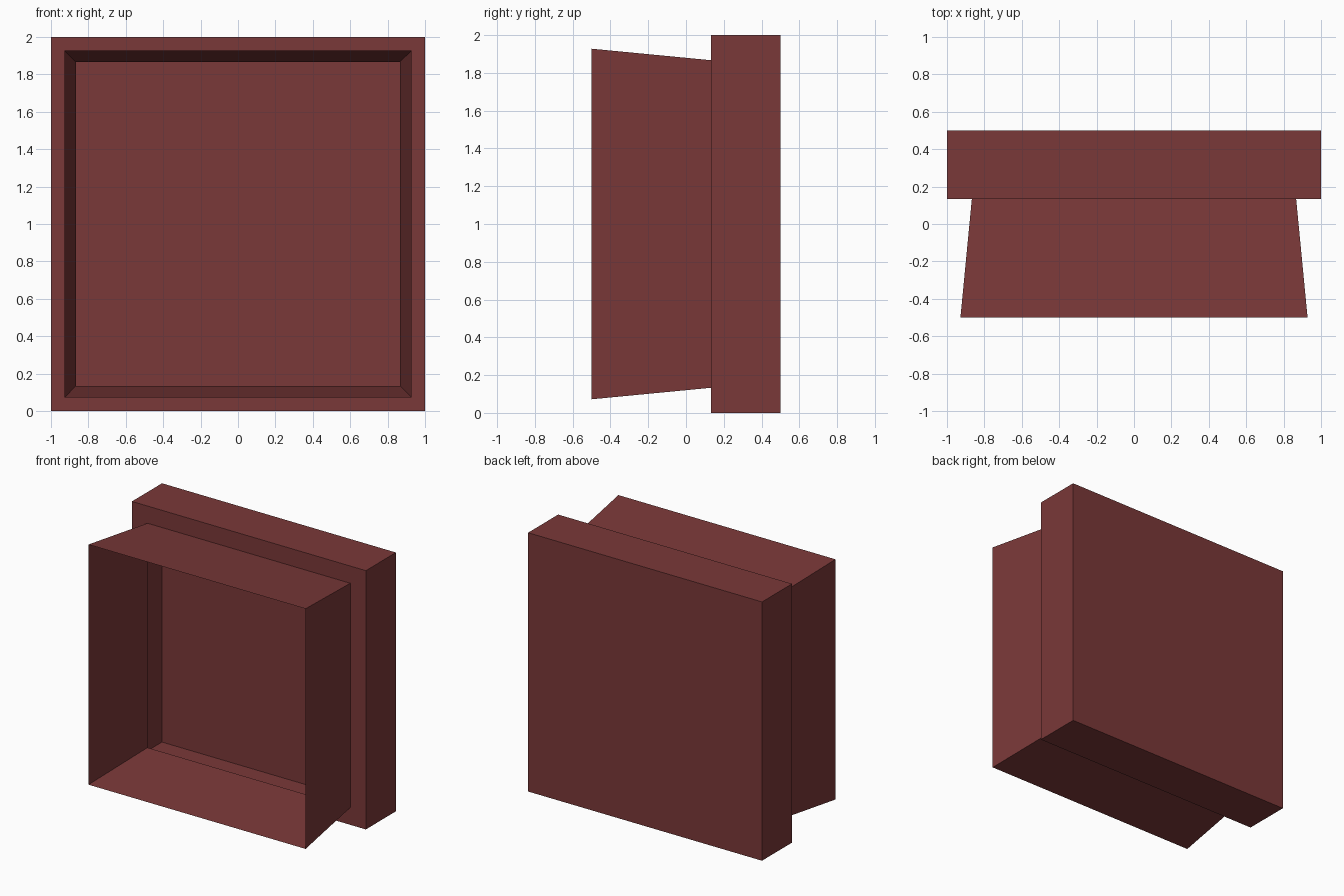
import bpy, bmesh

cube = bpy.data.objects.get("Cube")
if cube:
    bpy.data.objects.remove(cube, do_unlink=True)

# Single dark red material
COLOUR = (0.195, 0.04, 0.04, 1)
red = bpy.data.materials.new("dark red")
red.use_nodes = True
red.diffuse_color = COLOUR
red.node_tree.nodes["Principled BSDF"].inputs["Base Color"].default_value = COLOUR


def square_loft(name, profile, cap_back=False):
    """Thin shell through square rings given as (half size, y), front to back."""
    bm = bmesh.new()
    rings = [[bm.verts.new((sx * h, y, 1 + sz * h))
              for sx, sz in ((-1, -1), (1, -1), (1, 1), (-1, 1))]
             for h, y in profile]
    for a, b in zip(rings, rings[1:]):
        for i in range(4):
            j = (i + 1) % 4
            bm.faces.new((a[i], a[j], b[j], b[i]))
    if cap_back:
        bm.faces.new(rings[-1][::-1])
    for f in bm.faces:
        f.normal_update()
        # Point every face outward: forward on the lip, away from the axis elsewhere
        c = f.calc_center_median()
        if f.normal.x * c.x + f.normal.z * (c.z - 1) + f.normal.y * (c.y - 0.3) < 0:
            f.normal_flip()
    mesh = bpy.data.meshes.new(name)
    bm.to_mesh(mesh)
    bm.free()
    mesh.materials.append(red)
    obj = bpy.data.objects.new(name, mesh)
    bpy.context.collection.objects.link(obj)
    return obj


HOLE, LIP_Y = 0.867, 0.133

# Hollow back box with a square opening in its front face
square_loft("back_box", [(HOLE, LIP_Y), (1, LIP_Y), (1, 0.5)], cap_back=True)

# Open sleeve flaring toward the front
square_loft("flared_sleeve", [(0.928, -0.5), (HOLE, LIP_Y)])
